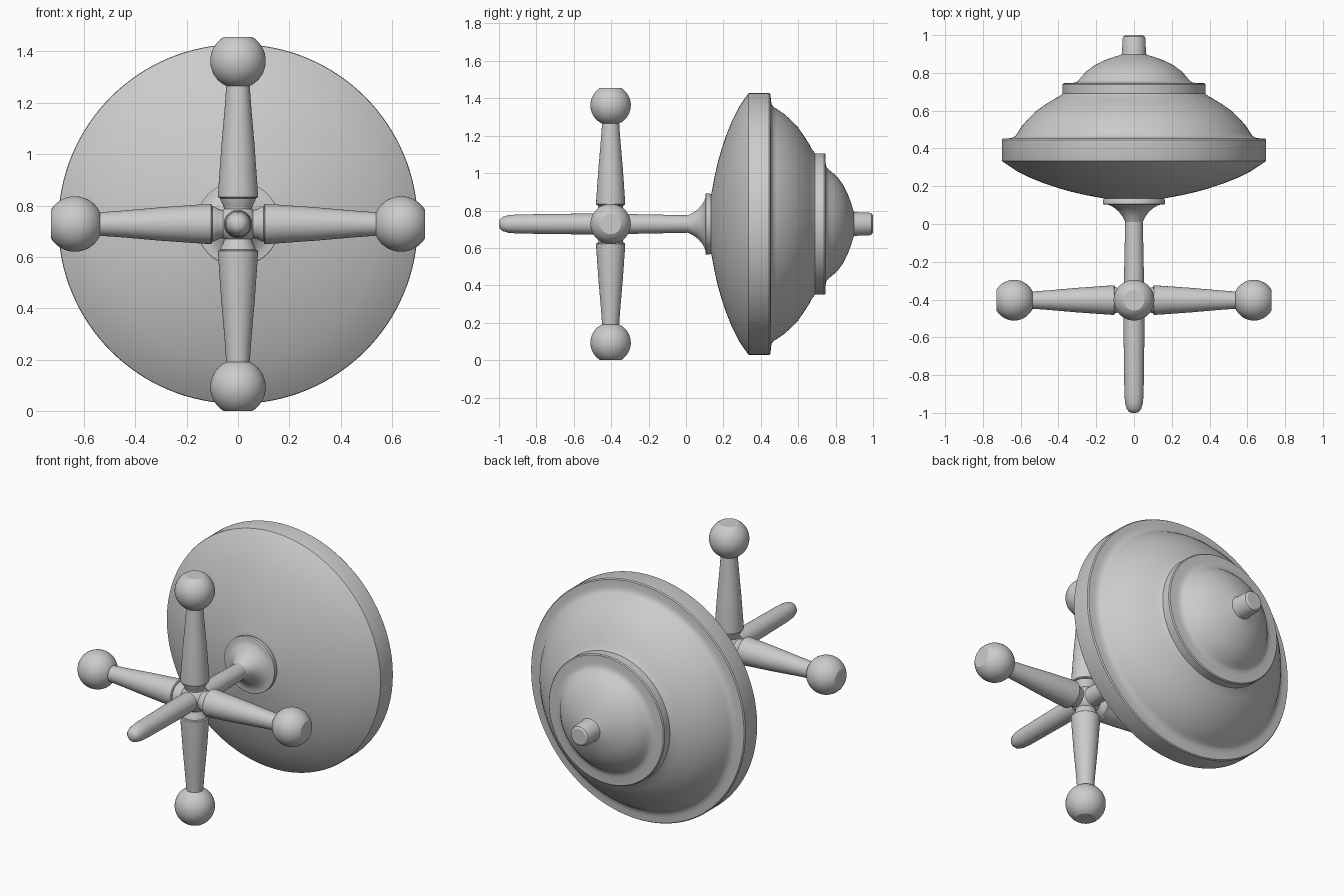
import bpy, bmesh
from math import sin, cos, pi, radians
from mathutils import Vector

CZ = 0.728      # height of the main axis
HUB = Vector((0, -0.403, CZ))


def lathe(name, profile, origin, direction, seg=96, angle=32):
    """Revolve (distance, radius) points about a direction through origin."""
    rot = Vector(direction).to_track_quat('Z', 'Y').to_matrix()
    bm = bmesh.new()
    rings = [[bm.verts.new(rot @ Vector((r * cos(2 * pi * i / seg), r * sin(2 * pi * i / seg), d)))
              for i in range(seg)] for d, r in profile]
    for a, b in zip(rings, rings[1:]):
        for i in range(seg):
            j = (i + 1) % seg
            bm.faces.new((a[i], a[j], b[j], b[i]))
    bm.faces.new(rings[0][::-1])
    bm.faces.new(rings[-1])
    bm.normal_update()
    me = bpy.data.meshes.new(name)
    bm.to_mesh(me)
    bm.free()
    ob = bpy.data.objects.new(name, me)
    ob.location = origin
    bpy.context.collection.objects.link(ob)
    bpy.ops.object.select_all(action='DESELECT')
    ob.select_set(True)
    bpy.context.view_layer.objects.active = ob
    bpy.ops.object.shade_smooth_by_angle(angle=radians(angle))
    return ob


AXIS = (0, 1, 0)
CENTRE = (0, 0, CZ)

# Spindle rod with rounded front tip
lathe("spindle", [(-1, 0.012), (-0.995, 0.025), (-0.98, 0.038), (-0.95, 0.047), (-0.9, 0.051),
                  (-0.6, 0.055), (-0.4, 0.055), (-0.2, 0.051), (0, 0.047), (0.03, 0.046)],
      CENTRE, AXIS, 48)

# Flared collar behind the disc
lathe("collar", [(0, 0.042), (0.015, 0.049), (0.04, 0.061), (0.065, 0.080), (0.085, 0.103),
                 (0.098, 0.125), (0.103, 0.140), (0.104, 0.160), (0.107, 0.164),
                 (0.125, 0.164), (0.133, 0.160), (0.17, 0.160)], CENTRE, AXIS, 64)

# Large stepped disc
lathe("disc", [(0.133, 0.10), (0.135, 0.16), (0.141, 0.19), (0.152, 0.25), (0.17, 0.33),
               (0.19, 0.40), (0.215, 0.475), (0.245, 0.55), (0.28, 0.62), (0.31, 0.665),
               (0.327, 0.690), (0.333, 0.698), (0.34, 0.70), (0.445, 0.70), (0.452, 0.695),
               (0.454, 0.66), (0.458, 0.64), (0.468, 0.625), (0.485, 0.615), (0.52, 0.592),
               (0.56, 0.557), (0.60, 0.515), (0.635, 0.465), (0.66, 0.425), (0.675, 0.397),
               (0.685, 0.384), (0.69, 0.378), (0.739, 0.378), (0.745, 0.373), (0.747, 0.325),
               (0.751, 0.305), (0.76, 0.293), (0.78, 0.278), (0.81, 0.250), (0.84, 0.210),
               (0.865, 0.160), (0.882, 0.115), (0.893, 0.078), (0.897, 0.066),
               (0.91, 0.063), (0.98, 0.061), (0.993, 0.056), (1, 0.045)], CENTRE, AXIS, 128)

# Hub at the crossing
lathe("hub", [(-0.08 * cos(pi * k / 16), 0.08 * sin(pi * k / 16)) for k in range(1, 16)],
      HUB, AXIS, 32)

# Four tapered arms with flat-ended balls
BALL_AT, BALL_R = 0.635, 0.108
ball = [(BALL_AT + BALL_R * cos(a), BALL_R * sin(a))
        for a in (radians(156 - k * (156 - 30.5) / 20) for k in range(21))]
ball.append((0.728, 0.045))
for side, d in (("right", (1, 0, 0)), ("left", (-1, 0, 0)), ("top", (0, 0, 1)), ("bottom", (0, 0, -1))):
    lathe(side + "_neck", [(0, 0.05), (0.05, 0.052), (0.075, 0.058), (0.09, 0.067), (0.11, 0.07)],
          HUB, d, 48)
    lathe(side + "_arm", [(0.10, 0.068), (0.101, 0.074), (0.106, 0.078), (0.115, 0.078),
                          (0.30, 0.065), (0.45, 0.052), (0.56, 0.044)], HUB, d, 48)
    lathe(side + "_ball", ball, HUB, d, 48)
